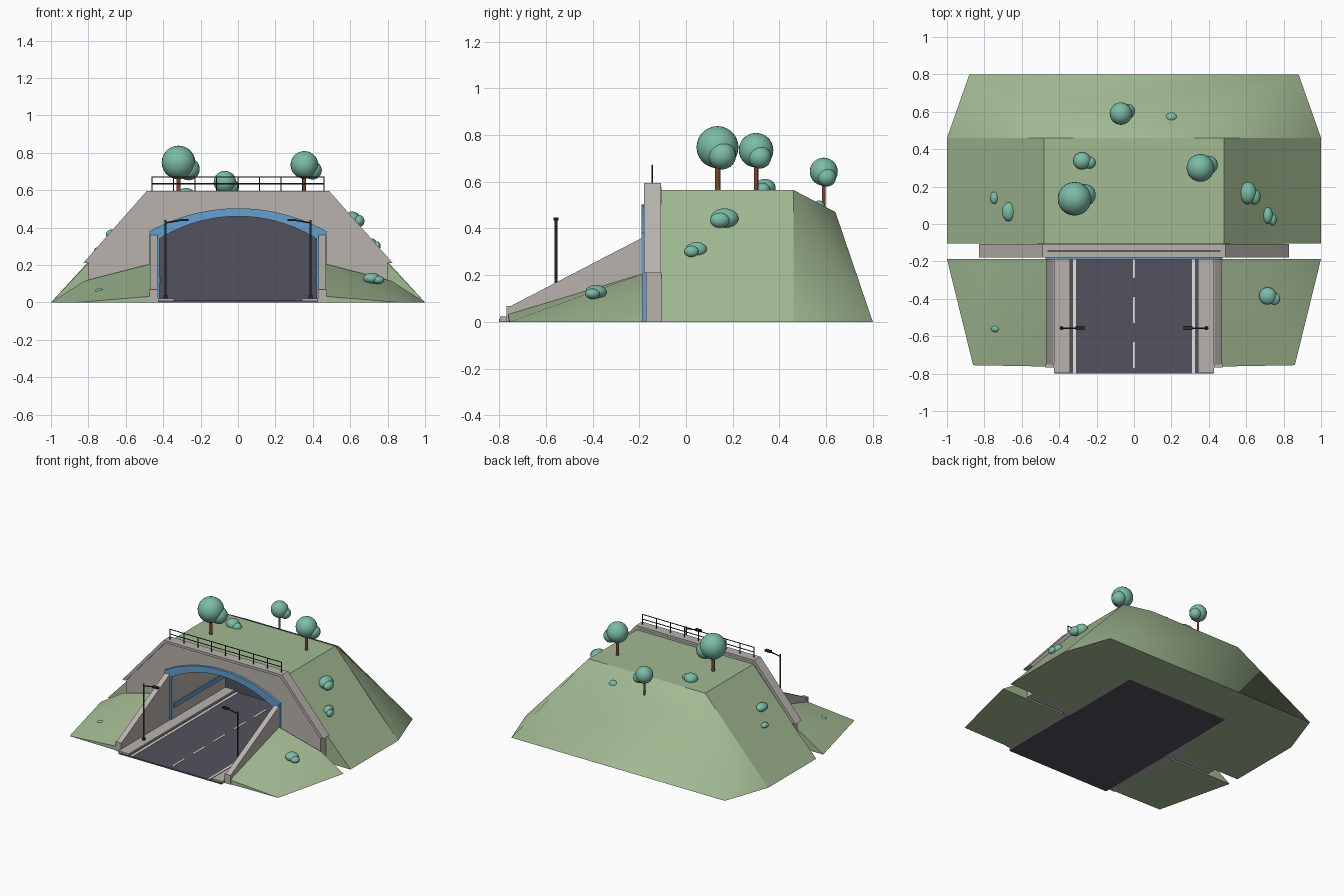
import bpy, bmesh, math
from mathutils import Matrix, Vector

old = bpy.data.objects.get("Cube")
if old:
    bpy.data.objects.remove(old, do_unlink=True)


def material(name, r, g, b):
    m = bpy.data.materials.new(name)
    m.use_nodes = True
    m.diffuse_color = (r, g, b, 1)
    bsdf = next(n for n in m.node_tree.nodes if n.type == "BSDF_PRINCIPLED")
    bsdf.inputs["Base Color"].default_value = (r, g, b, 1)
    bsdf.inputs["Roughness"].default_value = 0.9
    return m


GRASS = material("grass green", 0.36, 0.49, 0.29)
LEAF = material("leaf teal", 0.20, 0.50, 0.38)
CONCRETE = material("concrete grey", 0.48, 0.45, 0.42)
ASPHALT = material("asphalt", 0.085, 0.085, 0.112)
BLUE = material("portal blue", 0.13, 0.35, 0.62)
WHITE = material("paint white", 0.75, 0.75, 0.72)
METAL = material("dark metal", 0.022, 0.024, 0.03)
BARK = material("bark brown", 0.19, 0.065, 0.035)


def finish(name, bm, mat, smooth=None):
    bmesh.ops.recalc_face_normals(bm, faces=bm.faces)
    me = bpy.data.meshes.new(name)
    bm.to_mesh(me)
    bm.free()
    me.materials.append(mat)
    ob = bpy.data.objects.new(name, me)
    bpy.context.collection.objects.link(ob)
    if smooth:
        for o in bpy.context.selected_objects:
            o.select_set(False)
        ob.select_set(True)
        bpy.context.view_layer.objects.active = ob
        bpy.ops.object.shade_smooth_by_angle(angle=math.radians(smooth))
    return ob


def prism(name, pts, axis, a, b, mat, smooth=None):
    """Extrude a closed 2D profile along x (profile in yz) or y (profile in xz)."""
    bm = bmesh.new()
    place = (lambda p: (a, p[0], p[1])) if axis == "x" else (lambda p: (p[0], a, p[1]))
    face = bm.faces.new([bm.verts.new(place(p)) for p in pts])
    new = bmesh.ops.extrude_face_region(bm, geom=[face])["geom"]
    step = Vector((b - a, 0, 0)) if axis == "x" else Vector((0, b - a, 0))
    bmesh.ops.translate(bm, vec=step, verts=[v for v in new if isinstance(v, bmesh.types.BMVert)])
    return finish(name, bm, mat, smooth)


def box(name, x0, x1, y0, y1, z0, z1, mat):
    return prism(name, [(x0, z0), (x1, z0), (x1, z1), (x0, z1)], "y", y0, y1, mat)


def hull(name, pts, mat, smooth):
    bm = bmesh.new()
    for p in pts:
        bm.verts.new(p)
    bmesh.ops.convex_hull(bm, input=bm.verts)
    bmesh.ops.dissolve_limit(bm, angle_limit=0.03, verts=bm.verts, edges=bm.edges)
    return finish(name, bm, mat, smooth)


def rod(name, start, end, r, mat, sides=10):
    a, b = Vector(start), Vector(end)
    bm = bmesh.new()
    turn = (b - a).to_track_quat("Z", "Y").to_matrix().to_4x4()
    bmesh.ops.create_cone(bm, cap_ends=True, segments=sides, radius1=r, radius2=r,
                          depth=(b - a).length, matrix=Matrix.Translation((a + b) / 2) @ turn)
    return finish(name, bm, mat, 40)


def ball(name, x, y, z, rx, ry, rz):
    bm = bmesh.new()
    m = Matrix.Translation((x, y, z)) @ Matrix.Diagonal((rx, ry, rz, 1))
    bmesh.ops.create_uvsphere(bm, u_segments=24, v_segments=14, radius=1, matrix=m)
    return finish(name, bm, LEAF, 60)


def arch(half, spring, crown, n=24):
    """Open outline from left foot over a shallow arc to right foot."""
    rise = crown - spring
    r = (half ** 2 + rise ** 2) / (2 * rise)
    t = math.asin(half / r)
    arc = [(r * math.sin(t * (2 * i / n - 1)), crown - r + r * math.cos(t * (2 * i / n - 1)))
           for i in range(n + 1)]
    return [(-half, 0)] + arc + [(half, 0)]


def mirrored(pts):
    return pts + [(-x, z) for x, z in reversed(pts)]


BACK = 0.46
inner = arch(0.42, 0.34, 0.46)
outer = arch(0.445, 0.355, 0.475)

# Hill over the tunnel, and its sloping closed end
slope = [(1, 0), (0.82, 0.19), (0.48, 0.565)]
prism("hill_middle", mirrored(slope) + outer, "y", -0.105, BACK, GRASS, 30)
end = []
for s in (-1, 1):
    end += [(s * x, BACK, z) for x, z in slope]
    end += [(s * 0.38, 0.64, 0.47), (s * 0.88, 0.8, 0)]
hull("hill_end", end, GRASS, 45)

# Tunnel lining and dark far wall
prism("tunnel_lining", outer + inner[::-1], "y", -0.17, BACK, CONCRETE, 30)
prism("tunnel_far_wall", inner, "y", BACK - 0.01, BACK - 0.002, ASPHALT)

# Portal wall with coping and blue arch frame
prism("portal_wall", mirrored([(0.80, 0), (0.80, 0.21), (0.475, 0.58)]) + outer, "y",
      -0.172, -0.105, CONCRETE)
coping_out = mirrored([(0.828, 0.21), (0.488, 0.595)])
coping_in = mirrored([(0.80, 0.21), (0.475, 0.577)])
prism("portal_coping", coping_out + coping_in[::-1], "y", -0.18, -0.107, CONCRETE)
prism("portal_frame", arch(0.473, 0.38, 0.503) + inner[::-1], "y", -0.19, -0.168, BLUE, 30)

# Road with painted lines
box("road", -0.425, 0.425, -0.8, BACK, 0, 0.01, ASPHALT)
for i in range(6):
    y = -0.77 + i * 0.24
    box("centre_dash", -0.006, 0.006, y, min(y + 0.14, BACK - 0.01), 0.009, 0.012, WHITE)

for side, s in (("left", 1), ("right", -1)):
    # Edge line, footpath and stripe on the tunnel wall
    box(side + "_edge_line", s * 0.31, s * 0.326, -0.8, BACK - 0.01, 0.009, 0.012, WHITE)
    box(side + "_footpath", s * 0.342, s * 0.427, -0.797, BACK - 0.01, 0.002, 0.022, CONCRETE)
    box(side + "_wall_stripe", s * 0.414, s * 0.421, -0.16, BACK - 0.01, 0.10, 0.135, BLUE)

    # Wing wall falling away from the portal, with end post
    wing = [(-0.188, 0), (-0.188, 0.36), (-0.75, 0.068), (-0.762, 0.068), (-0.762, 0)]
    prism(side + "_wing_wall", wing, "x", s * 0.43, s * 0.47, CONCRETE)
    box(side + "_wing_post", s * 0.427, s * 0.474, -0.768, -0.745, 0, 0.068, CONCRETE)

    # Grass bank in front of the portal
    bank = [(0.47, -0.187, 0), (0.47, -0.187, 0.205), (0.82, -0.187, 0.115), (1, -0.187, 0),
            (0.47, -0.762, 0), (0.47, -0.762, 0.032), (0.86, -0.755, 0)]
    hull(side + "_bank", [(s * x, y, z) for x, y, z in bank], GRASS, 40)

    # Street lamp
    rod(side + "_lamp_post", (s * 0.387, -0.557, 0.02), (s * 0.387, -0.557, 0.44), 0.006, METAL)
    rod(side + "_lamp_base", (s * 0.387, -0.557, 0.02), (s * 0.387, -0.557, 0.04), 0.011, METAL)
    rod(side + "_lamp_arm", (s * 0.39, -0.557, 0.425), (s * 0.3, -0.557, 0.44), 0.004, METAL)
    box(side + "_lamp_head", s * 0.265, s * 0.312, -0.568, -0.546, 0.434, 0.447, METAL)

# Railing along the top of the portal
for z in (0.635, 0.67):
    rod("railing_bar", (-0.462, -0.145, z), (0.462, -0.145, z), 0.0035, METAL, 6)
for i in range(9):
    x = -0.46 + i * 0.115
    rod("railing_post", (x, -0.145, 0.59), (x, -0.145, 0.67), 0.0035, METAL, 6)

# Trees: position, crown height, crown radius, ground height
for x, y, z, r, ground in ((-0.318, 0.135, 0.748, 0.09, 0.555),
                           (0.355, 0.3, 0.735, 0.074, 0.555),
                           (-0.07, 0.59, 0.643, 0.06, 0.48)):
    rod("tree_trunk", (x, y, ground), (x, y, z - r * 0.5), r * 0.13, BARK)
    ball("tree_crown", x, y, z, r, r, r)
    ball("tree_side_crown", x + r * 0.6, y + r * 0.22, z - r * 0.4, r * 0.66, r * 0.66, r * 0.66)

# Bushes: centre, radii, and offset of the smaller companion
for x, y, z, rx, ry, rz, dx, dy in ((-0.278, 0.338, 0.575, 0.047, 0.046, 0.037, 0.04, -0.01),
                                    (0.61, 0.165, 0.443, 0.045, 0.06, 0.043, 0.035, -0.02),
                                    (0.715, 0.045, 0.31, 0.028, 0.044, 0.032, 0.028, -0.022),
                                    (0.715, -0.385, 0.128, 0.046, 0.046, 0.03, 0.035, -0.015)):
    ball("bush", x, y, z, rx, ry, rz)
    ball("bush_side", x + dx, y + dy, z - 0.008, rx * 0.7, ry * 0.7, rz * 0.75)
for x, y, z, r in ((-0.67, 0.065, 0.362, 0.036), (-0.747, 0.14, 0.277, 0.023),
                   (-0.74, -0.56, 0.056, 0.024), (0.2, 0.57, 0.494, 0.032)):
    ball("small_bush", x, y, z, r, r * 1.4 if y < 0.5 and y > 0 else r * 0.8, r * 0.8)
